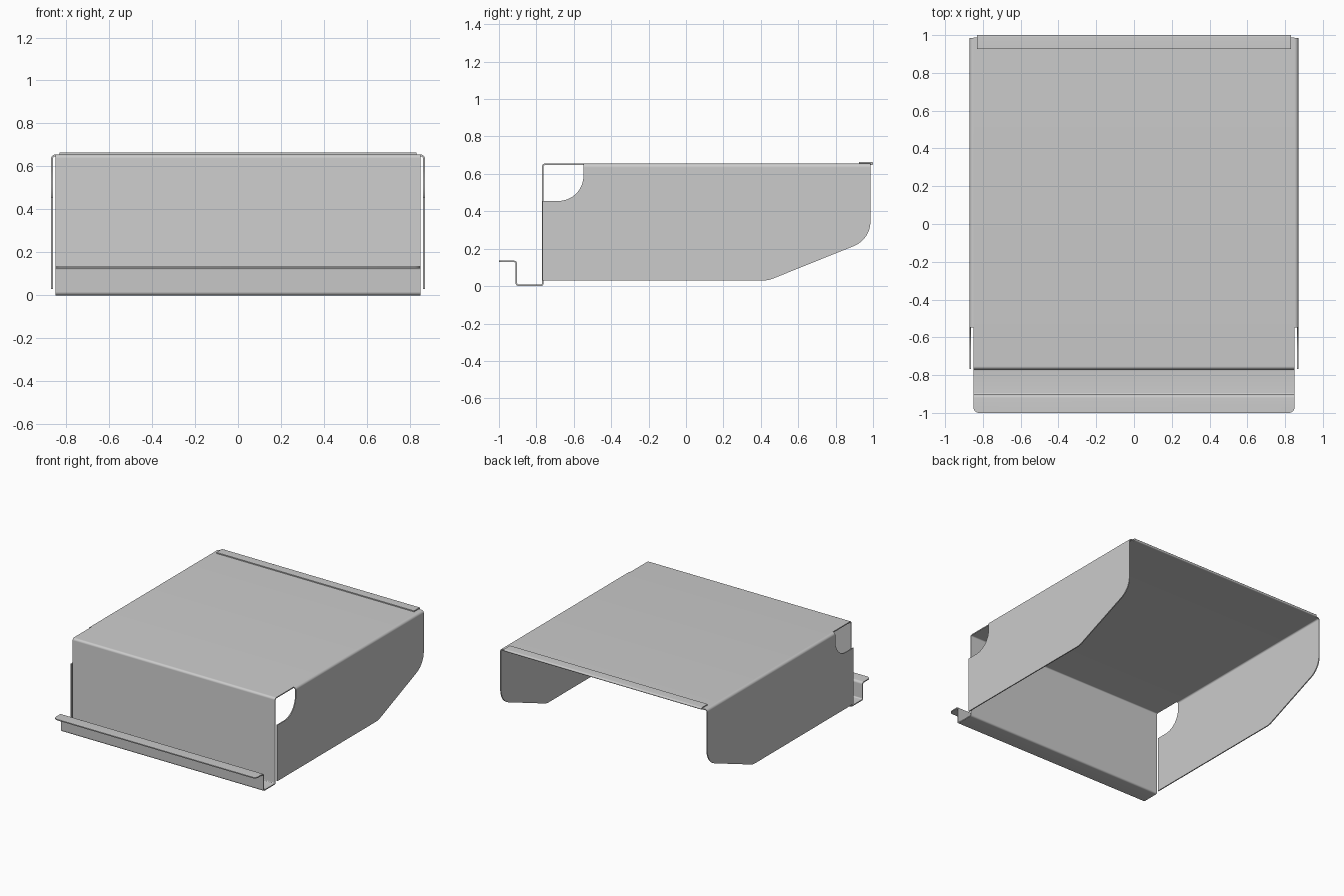
import bpy, bmesh, math
from mathutils import Vector

if "Cube" in bpy.data.objects:
    bpy.data.objects.remove(bpy.data.objects["Cube"])

T = 0.008          # sheet thickness
H = T / 2
TOP = 0.651        # mid-plane height of the top sheet


def fillet(pts, radii, closed=False, seg=8):
    """Round the corners of a 2D polyline."""
    pts = [Vector(p) for p in pts]
    n, out = len(pts), []
    for i, p in enumerate(pts):
        r = radii[i]
        if r == 0 or (not closed and i in (0, n - 1)):
            out.append(p)
            continue
        a = (pts[i - 1] - p).normalized()
        b = (pts[(i + 1) % n] - p).normalized()
        half = a.angle(b) / 2
        c = p + (a + b).normalized() * (r / math.sin(half))
        start = p + a * (r / math.tan(half)) - c
        end = p + b * (r / math.tan(half)) - c
        sweep = start.angle_signed(end)
        a0 = math.atan2(start.y, start.x)
        for k in range(seg + 1):
            ang = a0 - sweep * k / seg
            out.append(c + r * Vector((math.cos(ang), math.sin(ang))))
    return out


def finish(name, bm):
    bmesh.ops.recalc_face_normals(bm, faces=bm.faces[:])
    mesh = bpy.data.meshes.new(name)
    bm.to_mesh(mesh)
    bm.free()
    for f in mesh.polygons:
        f.use_smooth = True
    mesh.set_sharp_from_angle(angle=math.radians(30))
    obj = bpy.data.objects.new(name, mesh)
    bpy.context.collection.objects.link(obj)
    return obj


def bent_sheet(name, path, place, lo, hi, round_start=0):
    """Thicken an open path and extrude it from lo to hi."""
    bm, rings = bmesh.new(), []
    for i, p in enumerate(path):
        d1 = (p - path[max(i - 1, 0)]).normalized()
        d2 = (path[min(i + 1, len(path) - 1)] - p).normalized()
        d = (d1 + d2).normalized()
        ref = d1 if d1.length else d2
        off = Vector((-d.y, d.x)) * (H / d.dot(ref))
        a, b = p + off, p - off
        rings.append([bm.verts.new(place(q, w))
                      for q, w in ((a, lo), (a, hi), (b, hi), (b, lo))])
    for r, s in zip(rings, rings[1:]):
        for k in range(4):
            j = (k + 1) % 4
            bm.faces.new((r[k], r[j], s[j], s[k]))
    bm.faces.new(rings[0])
    bm.faces.new(rings[-1][::-1])
    if round_start:
        r = rings[0]
        edges = [bm.edges.get((r[0], r[3])), bm.edges.get((r[1], r[2]))]
        bmesh.ops.bevel(bm, geom=edges, offset=round_start, segments=6,
                        profile=0.5, affect='EDGES')
    return finish(name, bm)


def plate(name, outline, x0, x1):
    """Flat plate in the YZ plane between x0 and x1."""
    bm = bmesh.new()
    a = [bm.verts.new((x0, p.x, p.y)) for p in outline]
    b = [bm.verts.new((x1, p.x, p.y)) for p in outline]
    bm.faces.new(a)
    bm.faces.new(b[::-1])
    for i in range(len(a)):
        j = (i + 1) % len(a)
        bm.faces.new((a[i], a[j], b[j], b[i]))
    return finish(name, bm)


def along_x(q, w):
    return (w, q.x, q.y)


# front lip, channel, front wall and top as one folded sheet
folded = fillet([(-1, 0.132), (-0.907, 0.132), (-0.907, H), (-0.766, H),
                 (-0.766, TOP), (0.988, TOP)], [0, .013, .013, .01, .013, 0])
bent_sheet("front_and_top_sheet", folded, along_x, -0.85, 0.85, 0.03)

# folded-over hem on the back edge
hem = fillet([(0.985, TOP), (0.996, TOP), (0.996, TOP + 0.0095),
              (0.926, TOP + 0.0095)], [0, .0046, .0046, 0])
bent_sheet("back_hem", hem, along_x, -0.83, 0.83)

# side walls with cut-out and sloped lower corner, plus the bend to the top
side = fillet([(-0.768, 0.03), (0.44, 0.03), (0.986, 0.25), (0.986, 0.635),
               (-0.548, 0.635), (-0.548, 0.455), (-0.768, 0.455)],
              [0, .14, .14, 0, 0, .135, 0], closed=True, seg=16)
bend = fillet([(0.849, TOP), (0.866, TOP), (0.866, 0.634)], [0, .0155, 0])
for s, label in ((-1, "left"), (1, "right")):
    plate(label + "_side_wall", side, s * (0.866 - H), s * (0.866 + H))
    bent_sheet(label + "_side_bend", bend,
               lambda q, w, s=s: (s * q.x, w, q.y), -0.548, 0.986)
